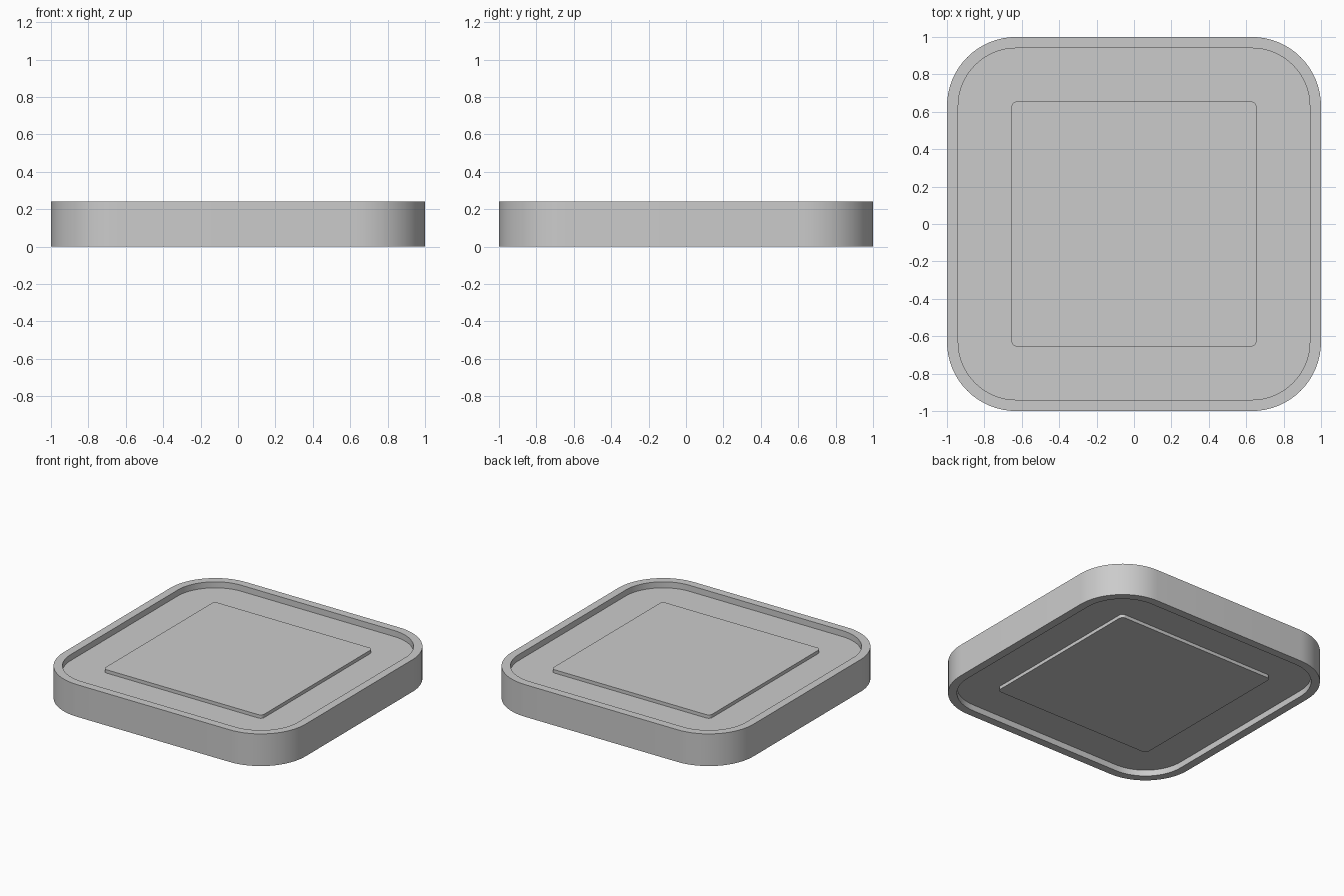
import bpy, bmesh, math

if "Cube" in bpy.data.objects:
    bpy.data.objects.remove(bpy.data.objects["Cube"])

H = 0.24        # overall height
RECESS = 0.045  # depth of the recess on each face
PAD = 0.025     # how far the square pad stands out of the recess
SEG = 16        # segments per rounded corner


def rounded_square(bm, half, radius, z):
    """Ring of vertices around a square with rounded corners."""
    ring = []
    for q in range(4):
        mid = math.radians(45 + 90 * q)
        cx = math.copysign(half - radius, math.cos(mid))
        cy = math.copysign(half - radius, math.sin(mid))
        for i in range(SEG + 1):
            a = math.radians(90) * (q + i / SEG)
            ring.append(bm.verts.new((cx + radius * math.cos(a),
                                      cy + radius * math.sin(a), z)))
    return ring


# Half section from pad to outer wall: half width, corner radius, depth below rim
section = [
    (0.655, 0.03, RECESS - PAD),  # pad face
    (0.655, 0.03, RECESS),        # pad foot
    (0.94, 0.31, RECESS),         # recess floor edge
    (0.94, 0.31, 0.0),            # rim inner edge
    (1.0, 0.37, 0.0),             # rim outer edge
]

# Top half followed by its mirror image for the underside
levels = [(w, r, H - d) for w, r, d in section]
levels += [(w, r, d) for w, r, d in reversed(section)]

bm = bmesh.new()
rings = [rounded_square(bm, *level) for level in levels]
n = len(rings[0])
for a, b in zip(rings, rings[1:]):
    for i in range(n):
        j = (i + 1) % n
        bm.faces.new((a[i], b[i], b[j], a[j]))

# Flat pad faces, top and bottom
bm.faces.new(rings[0])
bm.faces.new(list(reversed(rings[-1])))
bmesh.ops.recalc_face_normals(bm, faces=bm.faces)

mesh = bpy.data.meshes.new("rounded_tray")
bm.to_mesh(mesh)
bm.free()
tray = bpy.data.objects.new("rounded_tray", mesh)
bpy.context.collection.objects.link(tray)

# Smooth corners, crisp rims
bpy.context.view_layer.objects.active = tray
tray.select_set(True)
bpy.ops.object.shade_smooth_by_angle(angle=math.radians(30))
